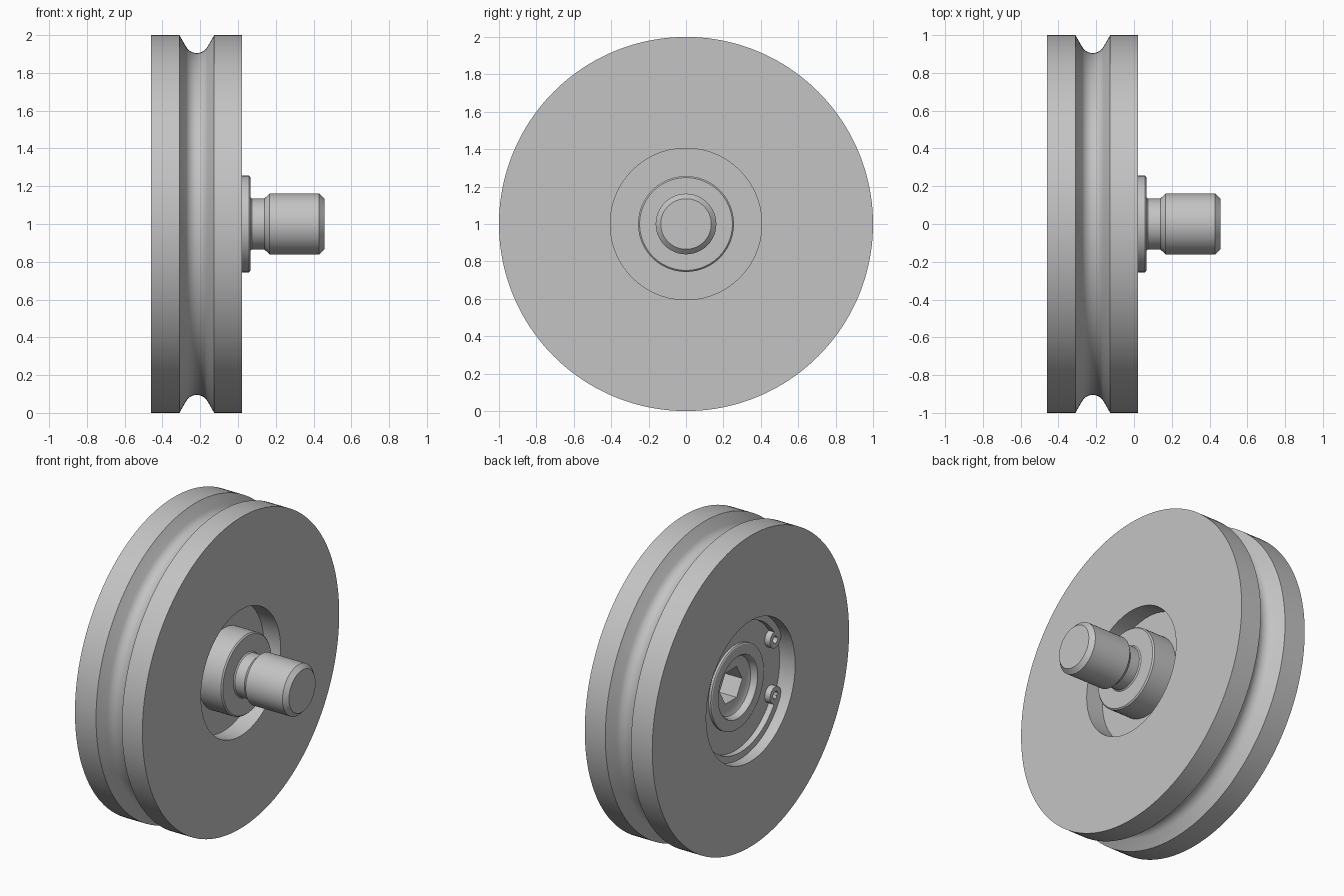
import bpy, bmesh
from math import sin, cos, pi, radians
from mathutils import Matrix, Vector

cube = bpy.data.objects.get("Cube")
if cube:
    bpy.data.objects.remove(cube)

steel = bpy.data.materials.new("light_grey_steel")
steel.use_nodes = True
GREY = (0.55, 0.55, 0.55, 1)
steel.diffuse_color = GREY
steel.node_tree.nodes["Principled BSDF"].inputs["Base Color"].default_value = GREY

AXIS = Vector((0, 0, 1))


def finish(name, bm, angle=28):
    """Turn a bmesh into a named, shaded object."""
    bmesh.ops.remove_doubles(bm, verts=bm.verts, dist=1e-5)
    bmesh.ops.recalc_face_normals(bm, faces=bm.faces)
    mesh = bpy.data.meshes.new(name)
    bm.to_mesh(mesh)
    bm.free()
    mesh.materials.append(steel)
    obj = bpy.data.objects.new(name, mesh)
    bpy.context.collection.objects.link(obj)
    shade(obj, angle)
    return obj


def shade(obj, angle=28):
    bpy.ops.object.select_all(action="DESELECT")
    obj.select_set(True)
    bpy.context.view_layer.objects.active = obj
    bpy.ops.object.shade_smooth_by_angle(angle=radians(angle))


def lathe(name, profile, closed=True, centre=AXIS, steps=128, start=0, sweep=2 * pi):
    """Spin (x, radius) points about an x-parallel axis; start is measured from +y."""
    bm = bmesh.new()
    turn = Matrix.Rotation(start, 3, "X")
    verts = [bm.verts.new(centre + turn @ Vector((x, r, 0))) for x, r in profile]
    edges = [bm.edges.new(pair) for pair in zip(verts, verts[1:])]
    if closed:
        edges.append(bm.edges.new((verts[-1], verts[0])))
    bmesh.ops.spin(bm, geom=verts + edges, cent=centre, axis=(1, 0, 0),
                   angle=sweep, steps=steps)
    if sweep < 6:
        bmesh.ops.holes_fill(bm, edges=[e for e in bm.edges if e.is_boundary])
    return finish(name, bm)


# Grooved wheel with a stepped bore
MID = -0.218
groove = [(MID + 0.065 * sin(radians(a)), 0.97 - 0.065 * cos(radians(a)))
          for a in range(-60, 61, 10)]
lathe("grooved_wheel",
      [(-0.46, 0.452), (-0.46, 1), (-0.31, 1)] + groove +
      [(-0.126, 1), (0.02, 1), (0.02, 0.405), (-0.1, 0.405), (-0.1, 0.452)],
      steps=160)

# Bearing seated against the shoulder
lathe("bearing", [(-0.35, 0.2), (-0.35, 0.452), (-0.1, 0.452), (-0.1, 0.2)])

# Stud: recessed head, collar, neck and chamfered pin
stud = lathe("stud", [
    (-0.32, 0), (-0.32, 0.165), (-0.33, 0.185), (-0.365, 0.195), (-0.37, 0.2),
    (-0.37, 0.262), (-0.365, 0.27), (-0.345, 0.27), (-0.345, 0.256),
    (0.058, 0.256), (0.066, 0.248), (0.066, 0.142), (0.073, 0.135),
    (0.14, 0.135), (0.168, 0.162), (0.43, 0.162), (0.457, 0.135), (0.457, 0)],
    closed=False)

# Hexagonal socket cut into the head
bm = bmesh.new()
bmesh.ops.create_cone(bm, cap_ends=True, segments=6, radius1=0.115, radius2=0.115,
                      depth=0.26, matrix=Matrix.Translation((-0.28, 0, 1))
                      @ Matrix.Rotation(pi / 2, 4, "Y"))
cutter = finish("socket_cutter", bm)
cutter.hide_render = True
cut = stud.modifiers.new("socket", "BOOLEAN")
cut.object = cutter
cut.operation = "DIFFERENCE"
cut.solver = "EXACT"
bpy.context.view_layer.objects.active = stud
bpy.ops.object.modifier_apply(modifier=cut.name)
bpy.data.objects.remove(cutter)
shade(stud)

# Open retaining ring with two eyelets beside its gap
HALF_GAP = radians(27)
lathe("retaining_ring", [(-0.39, 0.41), (-0.39, 0.453), (-0.352, 0.453), (-0.352, 0.41)],
      start=pi + HALF_GAP, sweep=2 * pi - 2 * HALF_GAP, steps=110)
for label, side in (("upper", -1), ("lower", 1)):
    a = pi + side * HALF_GAP
    lathe(label + "_eyelet",
          [(-0.39, 0.024), (-0.39, 0.055), (-0.352, 0.055), (-0.352, 0.024)],
          centre=AXIS + 0.395 * Vector((0, cos(a), sin(a))), steps=32)
